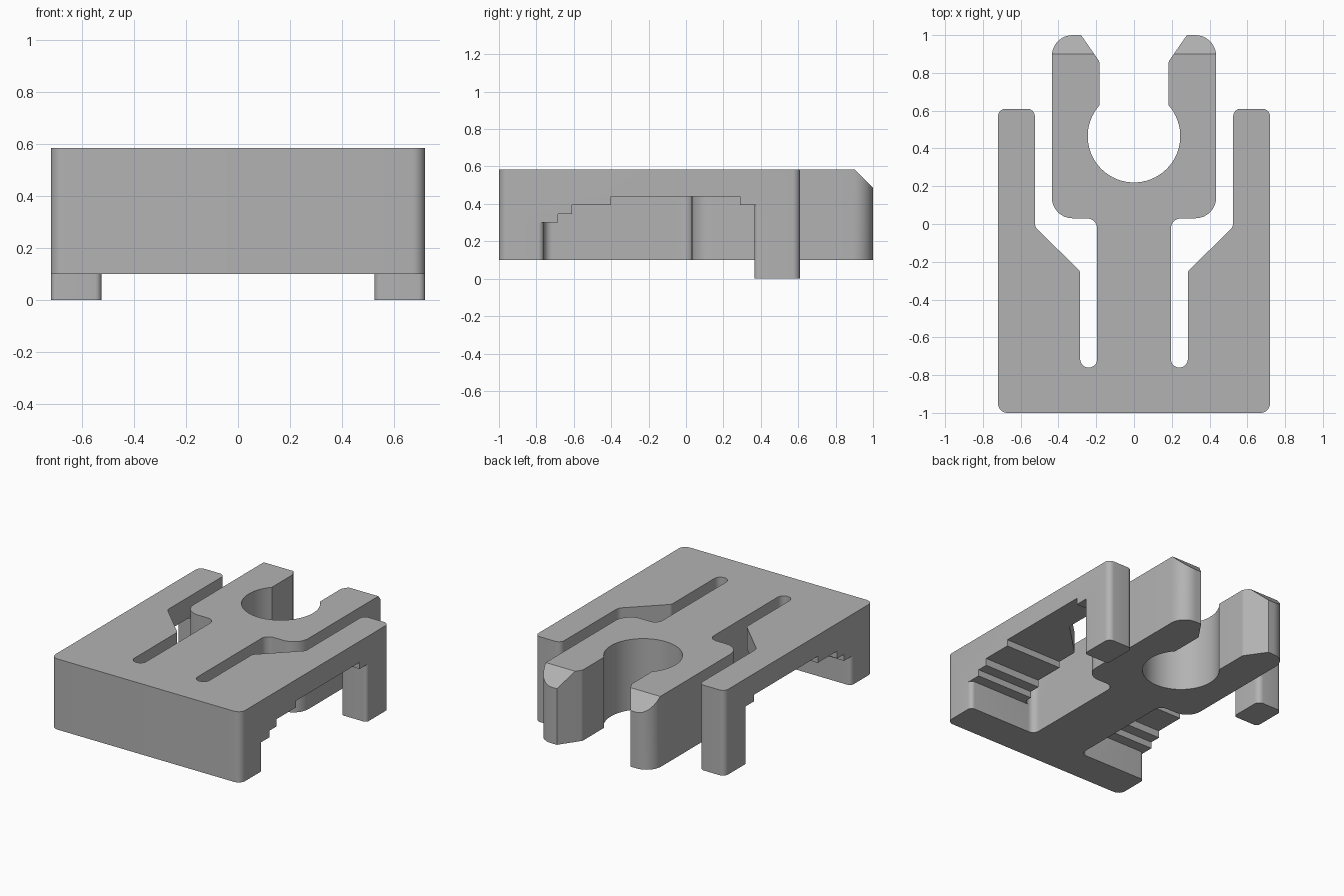
import bpy, bmesh
from math import pi, sin, cos, atan2
from mathutils import Vector

cube = bpy.data.objects.get("Cube")
if cube:
    bpy.data.objects.remove(cube, do_unlink=True)

TOP, BASE, STEPS = 0.585, 0.1, 8

grey = bpy.data.materials.new("plain grey")
grey.use_nodes = True
colour = (0.45, 0.45, 0.45, 1)
grey.diffuse_color = colour
grey.node_tree.nodes["Principled BSDF"].inputs["Base Color"].default_value = colour


def rounded(corners):
    """Turn (x, y, radius) corners into a path with filleted corners."""
    path = []
    for i, (x, y, r) in enumerate(corners):
        p = Vector((x, y))
        if r == 0 or i in (0, len(corners) - 1):
            path.append(p)
            continue
        a = (Vector(corners[i - 1][:2]) - p).normalized()
        b = (Vector(corners[i + 1][:2]) - p).normalized()
        half = a.angle(b) / 2
        centre = p + (a + b).normalized() * r / sin(half)
        reach = r / (sin(half) / cos(half))
        start, end = p + a * reach - centre, p + b * reach - centre
        turn = start.angle_signed(end)
        first = atan2(start.y, start.x)
        for k in range(STEPS + 1):
            t = first - turn * k / STEPS
            path.append(centre + r * Vector((cos(t), sin(t))))
    return path


def prism(name, path, low, high, along_x=False):
    """Extrude an outline along z, or a (y, z) outline along x."""
    bm = bmesh.new()
    place = (lambda p: (low, p[0], p[1])) if along_x else (lambda p: (p[0], p[1], low))
    face = bm.faces.new([bm.verts.new(place(p)) for p in path])
    side = bmesh.ops.extrude_face_region(bm, geom=[face])
    move = Vector((high - low, 0, 0)) if along_x else Vector((0, 0, high - low))
    bmesh.ops.translate(bm, vec=move, verts=[v for v in side["geom"] if isinstance(v, bmesh.types.BMVert)])
    bmesh.ops.remove_doubles(bm, verts=bm.verts, dist=0.0001)
    bmesh.ops.recalc_face_normals(bm, faces=bm.faces)
    mesh = bpy.data.meshes.new(name)
    bm.to_mesh(mesh)
    bm.free()
    obj = bpy.data.objects.new(name, mesh)
    bpy.context.collection.objects.link(obj)
    mesh.materials.append(grey)
    return obj


def cut(target, cutter):
    cutter.hide_render = True
    mod = target.modifiers.new("cut", "BOOLEAN")
    mod.operation, mod.solver, mod.object = "DIFFERENCE", "EXACT", cutter
    bpy.context.view_layer.objects.active = target
    bpy.ops.object.modifier_apply(modifier=mod.name)
    bpy.data.objects.remove(cutter, do_unlink=True)


# Plan outline: round socket, jaw, head, beam, slot, side arm
socket_y, socket_r, mouth = 0.465, 0.245, 0.183
end = atan2((socket_r ** 2 - mouth ** 2) ** 0.5, mouth)
arc = [-pi / 2 + (end + pi / 2) * k / 24 for k in range(25)]
half = [Vector((socket_r * cos(t), socket_y + socket_r * sin(t))) for t in arc]
half += rounded([
    (mouth, 0.64, 0), (mouth, 0.86, 0.03), (0.28, 1, 0), (0.435, 1, 0.11),
    (0.435, 0.03, 0.11), (0.195, 0.03, 0.055), (0.195, -0.76, 0.0448),
    (0.285, -0.76, 0.0448), (0.285, -0.25, 0.03), (0.525, -0.015, 0.05),
    (0.525, 0.61, 0.04), (0.72, 0.61, 0.04), (0.72, -1, 0.05), (0, -1, 0)])
mirrored = [Vector((-p.x, p.y)) for p in reversed(half[1:-1])]
body = prism("clip_body", half + mirrored, 0, TOP)

# Raise the underside everywhere except the two feet
cut(body, prism("underside_cutter", [
    (-0.9, -1.1), (0.9, -1.1), (0.9, 0.2), (0.48, 0.2),
    (0.48, 1.1), (-0.48, 1.1), (-0.48, 0.2), (-0.9, 0.2)], -0.1, BASE))

# Sloped tips of the jaws
cut(body, prism("tip_cutter", [
    (0.8, TOP + 0.1), (1.1, TOP + 0.1), (1.1, TOP - 0.2)], -0.9, 0.9, True))

# Stepped undercut below each arm: (outline, ceiling height)
front_wall = [(0.195, -0.05, 0), (0.195, -0.76, 0.0448), (0.72, -0.76, 0.03),
              (0.72, -0.85, 0), (0.9, -0.85, 0), (0.9, -0.05, 0)]
foot_wall = [(0.195, -0.05, 0), (0.195, -0.61, 0), (0.9, -0.61, 0), (0.9, 0.45, 0),
             (0.72, 0.45, 0), (0.72, 0.365, 0.025), (0.525, 0.365, 0.025),
             (0.525, 0.45, 0), (0.48, 0.45, 0), (0.48, -0.05, 0)]
low_step = [(0.195, -0.05, 0), (0.195, -0.685, 0), (0.9, -0.685, 0), (0.9, -0.05, 0)]
top_step = [(0.195, -0.05, 0), (0.195, -0.4, 0), (0.9, -0.4, 0),
            (0.9, 0.29, 0), (0.48, 0.29, 0), (0.48, -0.05, 0)]
for outline, ceiling in ((front_wall, 0.3), (low_step, 0.345),
                         (foot_wall, 0.395), (top_step, 0.44)):
    for side in (1, -1):
        path = [(side * p.x, p.y) for p in rounded(outline)]
        cut(body, prism("undercut_cutter", path, -0.1, ceiling))

# Smooth fillets, crisp edges
bpy.ops.object.select_all(action="DESELECT")
body.select_set(True)
bpy.context.view_layer.objects.active = body
bpy.ops.object.shade_smooth_by_angle(angle=pi / 6)
